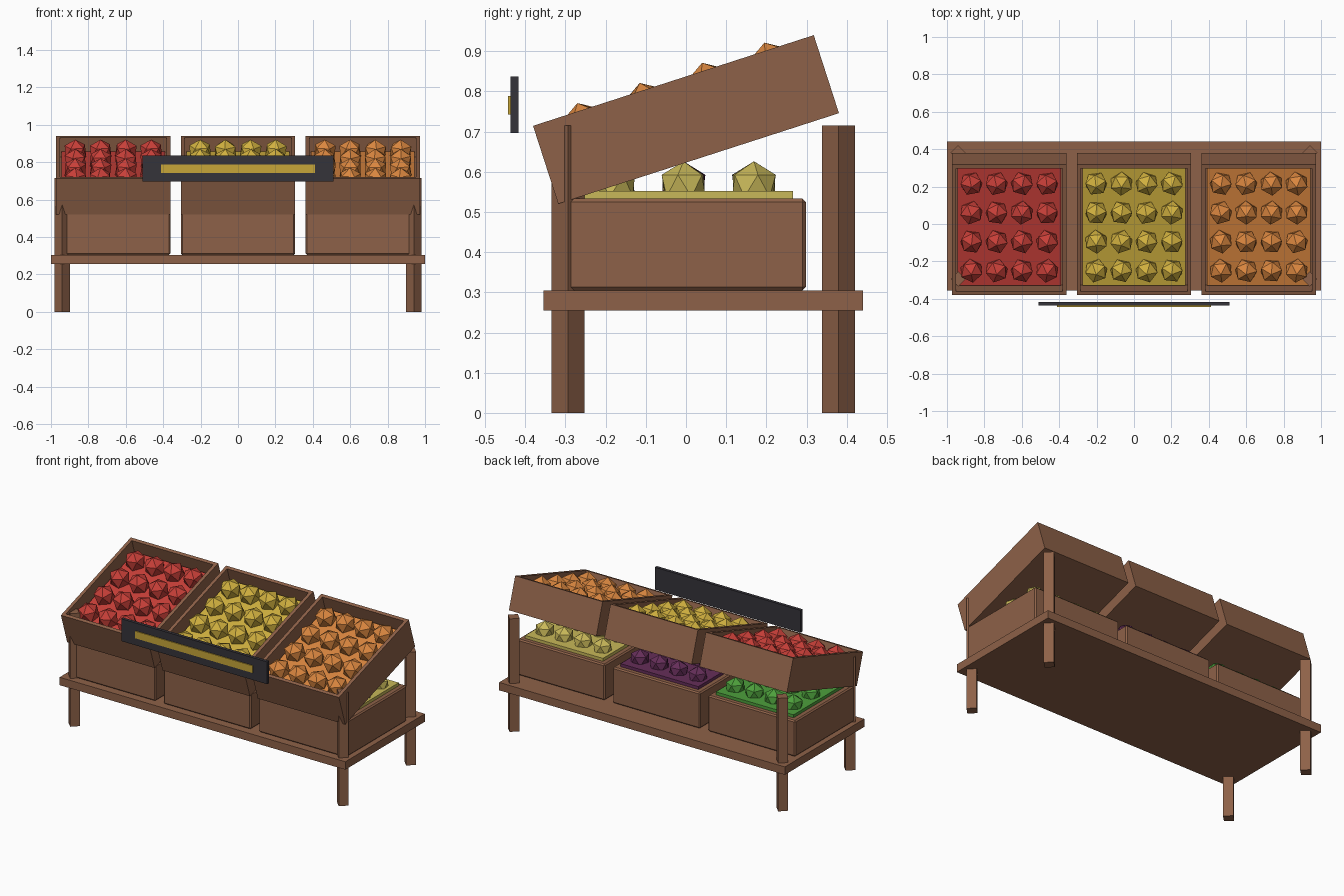
import bpy
import bmesh
import math
import random
from mathutils import Matrix, Vector

random.seed(4)
if "Cube" in bpy.data.objects:
    bpy.data.objects.remove(bpy.data.objects["Cube"], do_unlink=True)


def material(name, rgb):
    m = bpy.data.materials.new(name)
    m.use_nodes = True
    color = (*rgb, 1)
    m.diffuse_color = color
    m.node_tree.nodes["Principled BSDF"].inputs["Base Color"].default_value = color
    return m


wood = material("wood", (0.27, 0.12, 0.065))
board = material("dark_board", (0.035, 0.033, 0.042))
gold = material("gold", (0.57, 0.38, 0.04))
red = material("red", (0.58, 0.05, 0.04))
yellow = material("yellow", (0.64, 0.44, 0.05))
orange = material("orange", (0.7, 0.24, 0.05))
green = material("green", (0.075, 0.35, 0.045))
purple = material("purple", (0.13, 0.027, 0.1))
pale = material("pale_yellow", (0.58, 0.48, 0.1))


def finish(name, bm, mat, matrix=Matrix()):
    mesh = bpy.data.meshes.new(name)
    bm.to_mesh(mesh)
    bm.free()
    mesh.materials.append(mat)
    ob = bpy.data.objects.new(name, mesh)
    ob.matrix_world = matrix
    bpy.context.collection.objects.link(ob)
    return ob


def box_mesh(lo, hi):
    lo, hi = Vector(lo), Vector(hi)
    bm = bmesh.new()
    place = Matrix.Translation((lo + hi) / 2) @ Matrix.Diagonal((*(hi - lo), 1))
    bmesh.ops.create_cube(bm, size=1, matrix=place)
    return bm


def box(name, lo, hi, mat, matrix=Matrix()):
    return finish(name, box_mesh(lo, hi), mat, matrix)


def open_bin(name, lo, hi, wall, depth, matrix):
    # Box with its top face inset and pushed down
    bm = box_mesh(lo, hi)
    top = max(bm.faces, key=lambda f: f.calc_center_median().z)
    bmesh.ops.inset_region(bm, faces=[top], thickness=wall)
    floor = bmesh.ops.extrude_face_region(bm, geom=[top])
    verts = [v for v in floor["geom"] if isinstance(v, bmesh.types.BMVert)]
    bmesh.ops.translate(bm, verts=verts, vec=(0, 0, -depth))
    bmesh.ops.delete(bm, geom=[top], context="FACES_ONLY")
    bmesh.ops.recalc_face_normals(bm, faces=bm.faces)
    return finish(name, bm, wood, matrix)


def produce(name, rows, cols, dy, dx, z, radius, mat, matrix):
    # Grid of faceted balls, each turned a little differently
    bm = bmesh.new()
    for r in range(rows):
        for c in range(cols):
            spot = Matrix.Translation(((c - (cols - 1) / 2) * dx, (r - (rows - 1) / 2) * dy, z))
            turn = Matrix.Rotation(random.uniform(0, math.tau), 4, "Z")
            bmesh.ops.create_icosphere(bm, subdivisions=1, radius=radius, matrix=spot @ turn)
    return finish(name, bm, mat, matrix)


# Table and diamond-section posts
box("table_top", (-1, -0.355, 0.255), (1, 0.44, 0.305), wood)
for side, x in (("right", -0.94), ("left", 0.94)):
    for end, y in (("front", -0.294), ("back", 0.38)):
        bm = bmesh.new()
        bmesh.ops.create_cone(bm, cap_ends=True, segments=4, radius1=0.041, radius2=0.041,
                              depth=0.715, matrix=Matrix.Translation((0, 0, 0.3575)))
        # Make sure the corners point along the axes
        if abs(bm.verts[:][0].co.x) > 0.01 and abs(bm.verts[:][0].co.y) > 0.01:
            bmesh.ops.rotate(bm, verts=bm.verts, matrix=Matrix.Rotation(math.pi / 4, 3, "Z"))
        finish(f"{end}_{side}_post", bm, wood, Matrix.Translation((x, y, 0)))

# Crates: closed below, tilted and open above
tilt = Matrix.Rotation(math.radians(17.9), 4, "X")
half = 0.306
for side, x, upper, lower in (("right", -0.667, red, green), ("middle", 0, yellow, purple),
                              ("left", 0.667, orange, pale)):
    low = Matrix.Translation((x, -0.006, 0))
    crate = box(f"lower_crate_{side}", (-half, -0.304, 0.305), (half, 0.304, 0.533), wood, low)
    bevel = crate.modifiers.new("edge", "BEVEL")
    bevel.width = 0.008
    bevel.segments = 1
    box(f"lower_fill_{side}", (-0.272, -0.272, 0.53), (0.272, 0.272, 0.552), lower, low)
    produce(f"lower_produce_{side}", 3, 4, 0.175, 0.135, 0.565, 0.061, lower, low)

    high = Matrix.Translation((x, 0, 0.73)) @ tilt
    open_bin(f"upper_crate_{side}", (-half, -0.367, -0.102), (half, 0.367, 0.102),
             0.03, 0.11, high)
    box(f"upper_fill_{side}", (-0.276, -0.337, -0.01), (0.276, 0.337, 0.025), upper, high)
    produce(f"upper_produce_{side}", 4, 4, 0.163, 0.135, 0.057, 0.065, upper, high)

# Hanging sign with a gold strip
box("sign_board", (-0.51, -0.437, 0.696), (0.51, -0.417, 0.837), board)
box("sign_strip", (-0.412, -0.443, 0.743), (0.412, -0.436, 0.788), gold)
